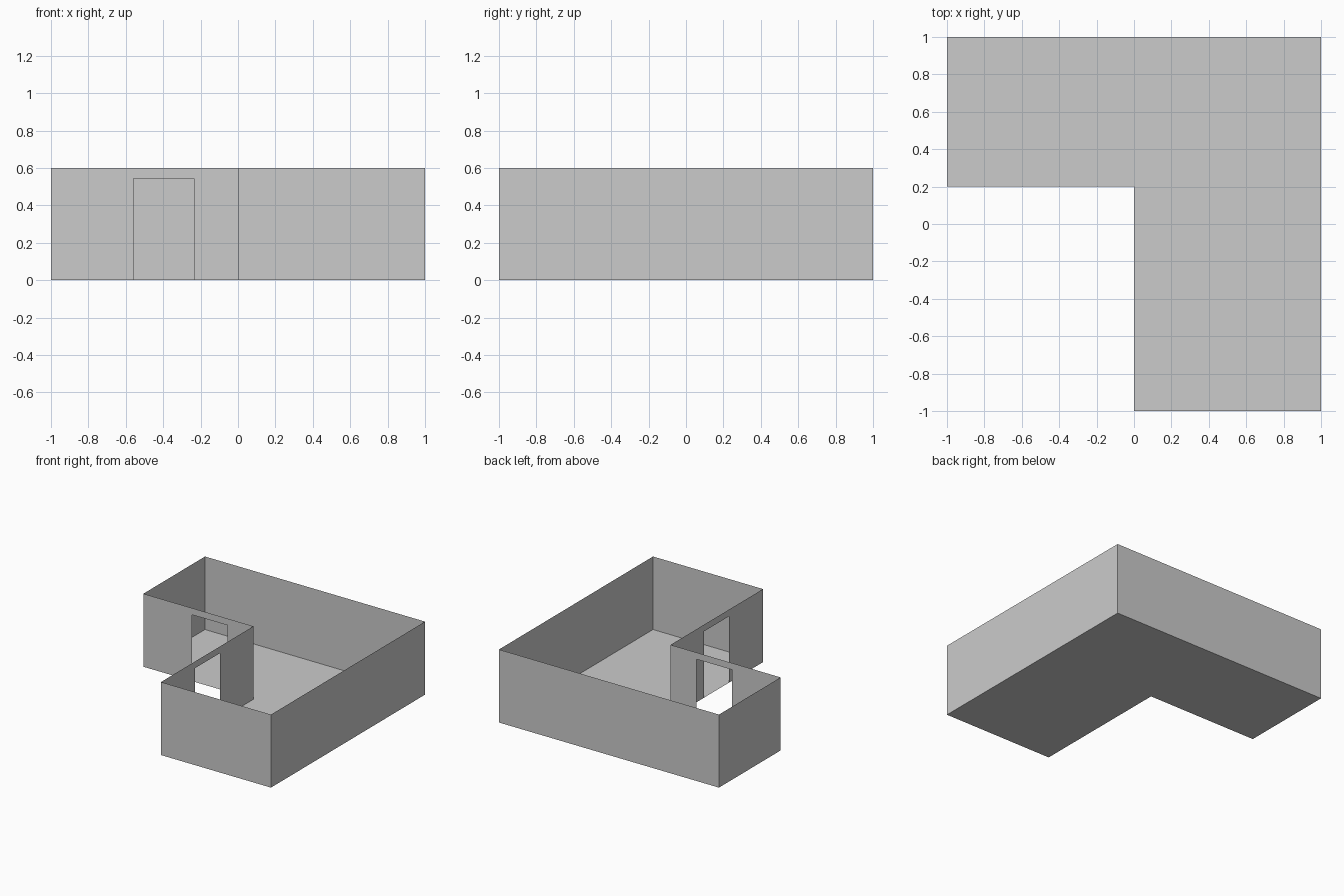
import bpy
from mathutils import Vector

if "Cube" in bpy.data.objects:
    bpy.data.objects.remove(bpy.data.objects["Cube"])

HEIGHT = 0.6
DOOR_TOP = 0.545

# L-shaped plan, counter-clockwise from the front left corner of the wing
PLAN = [(0, -1), (1, -1), (1, 1), (-1, 1), (-1, 0.2), (0, 0.2)]


def flat_face(name, points):
    mesh = bpy.data.meshes.new(name)
    mesh.from_pydata([tuple(p) for p in points], [], [range(len(points))])
    obj = bpy.data.objects.new(name, mesh)
    bpy.context.collection.objects.link(obj)
    return obj


def wall(name, start, end, door=None):
    """Thin upright wall; door = (near, far) distances from the start."""
    a, b = Vector(start), Vector(end)
    length = (b - a).length
    outline = [(0, 0)]
    if door:
        near, far = door
        outline += [(near, 0), (near, DOOR_TOP), (far, DOOR_TOP), (far, 0)]
    outline += [(length, 0), (length, HEIGHT), (0, HEIGHT)]
    flat_face(name, [(*a.lerp(b, d / length), z) for d, z in outline])


# Floor, facing down to the outside
flat_face("floor", [(x, y, 0) for x, y in reversed(PLAN)])

# Walls around the plan, with doorways in the two inner-corner walls
names = ["front_wall", "right_wall", "back_wall", "left_wall",
         "recessed_front_wall", "recessed_side_wall"]
doors = {"recessed_front_wall": (0.44, 0.766),
         "recessed_side_wall": (0.434, 0.76)}
for i, name in enumerate(names):
    wall(name, PLAN[i], PLAN[(i + 1) % len(PLAN)], doors.get(name))
